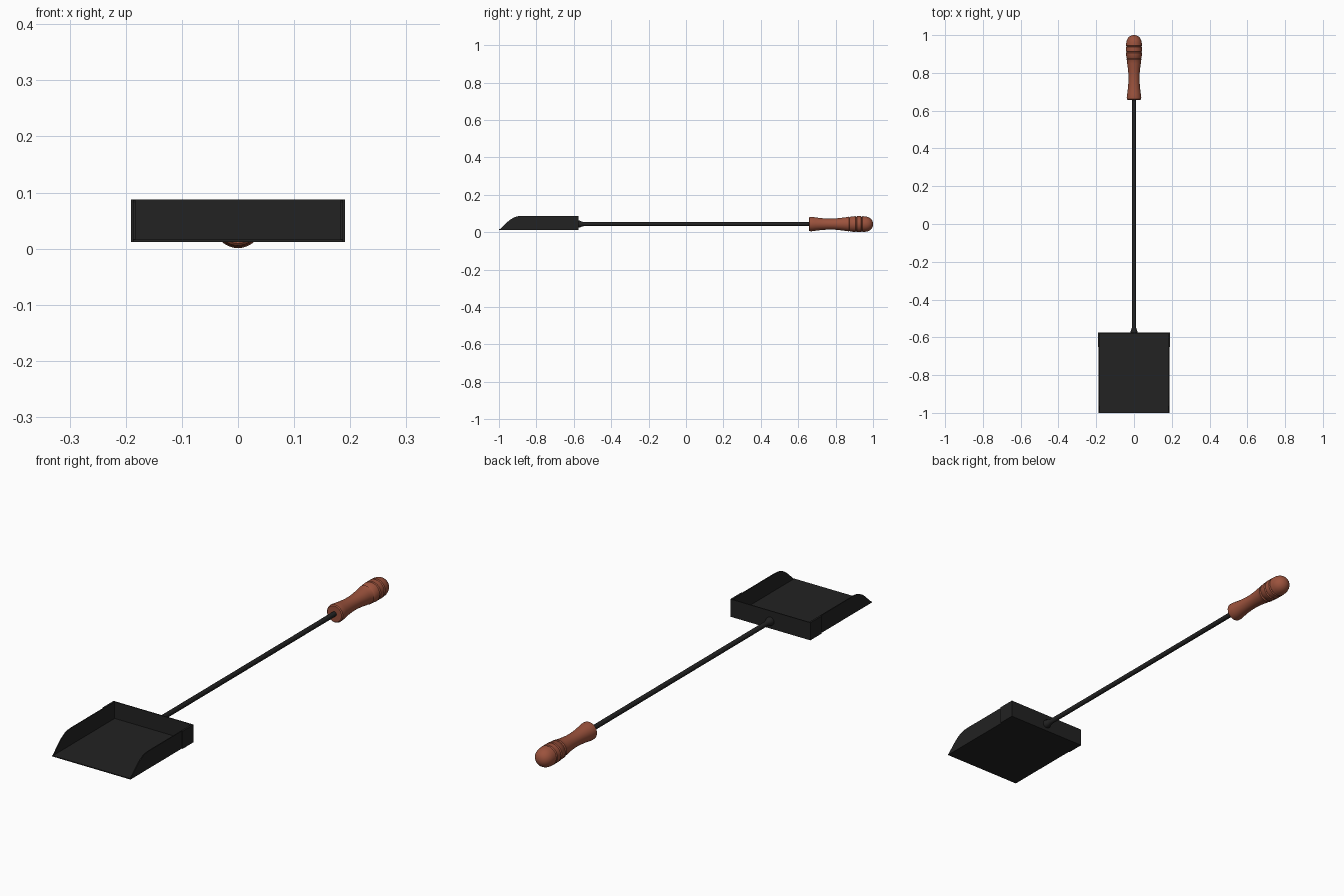
import bpy, bmesh, math

if "Cube" in bpy.data.objects:
    bpy.data.objects.remove(bpy.data.objects["Cube"])

def material(name, rgb):
    m = bpy.data.materials.new(name)
    m.diffuse_color = (*rgb, 1)
    m.use_nodes = True
    m.node_tree.nodes["Principled BSDF"].inputs["Base Color"].default_value = m.diffuse_color
    return m

IRON = material("black iron", (0.016, 0.016, 0.016))
WOOD = material("red brown wood", (0.33, 0.085, 0.046))
AXIS_Z = 0.0435

def finish(name, bm, mat, smooth=None):
    bmesh.ops.recalc_face_normals(bm, faces=bm.faces)
    me = bpy.data.meshes.new(name)
    bm.to_mesh(me)
    bm.free()
    me.materials.append(mat)
    ob = bpy.data.objects.new(name, me)
    bpy.context.collection.objects.link(ob)
    if smooth:
        bpy.ops.object.select_all(action='DESELECT')
        bpy.context.view_layer.objects.active = ob
        ob.select_set(True)
        bpy.ops.object.shade_smooth_by_angle(angle=math.radians(smooth))
    return ob

def plate(name, profile, x0, x1):
    """Extrude a (y, z) outline from x0 to x1."""
    bm = bmesh.new()
    f = bm.faces.new([bm.verts.new((x0, y, z)) for y, z in profile])
    ext = bmesh.ops.extrude_face_region(bm, geom=[f])
    bmesh.ops.translate(bm, vec=(x1 - x0, 0, 0),
                        verts=[v for v in ext["geom"] if isinstance(v, bmesh.types.BMVert)])
    return finish(name, bm, IRON)

def rect(y0, y1, z0, z1):
    return [(y0, z0), (y1, z0), (y1, z1), (y0, z1)]

def lathe(name, profile, mat, n=32, smooth=35):
    """Revolve (y, radius) points around the handle axis."""
    bm = bmesh.new()
    rings = []
    for y, r in profile:
        rings.append([bm.verts.new((r * math.cos(2 * math.pi * i / n), y,
                                    AXIS_Z + r * math.sin(2 * math.pi * i / n))) for i in range(n)])
    for a, b in zip(rings, rings[1:]):
        for i in range(n):
            j = (i + 1) % n
            bm.faces.new((a[i], a[j], b[j], b[i]))
    bm.faces.new(rings[0])
    bm.faces.new(rings[-1])
    return finish(name, bm, mat, smooth)

# Pan: floor, back wall, curved side walls and folded corner tabs
B, T, BACK, W, TH = 0.012, 0.088, -0.575, 0.187, 0.004
plate("pan_floor", rect(-1.0, BACK, B, B + TH), -W, W)
plate("pan_back_wall", rect(BACK - TH, BACK, B, T), -W - 0.004, W + 0.004)
side = [(-1.0, B), (BACK, B), (BACK, T), (-0.87, T), (-0.893, 0.0865), (-0.915, 0.081),
        (-0.937, 0.069), (-0.957, 0.053), (-0.977, 0.034)]
for s, label in ((-1, "left"), (1, "right")):
    plate("pan_side_wall_" + label, side, s * (W - TH), s * W)
    plate("corner_tab_" + label, rect(-0.65, BACK, B, T), s * W, s * (W + 0.004))

# Rod with a flared foot on the pan
lathe("rod", [(BACK - 0.002, 0.018), (-0.568, 0.018), (-0.555, 0.013), (-0.545, 0.0105), (0.72, 0.0105)],
      IRON, 16)

# Turned wooden grip: waisted body, three grooves, domed end
body = [(0.657, 0.022), (0.657, 0.034), (0.661, 0.038), (0.672, 0.0385), (0.69, 0.036), (0.72, 0.032),
        (0.755, 0.0295), (0.79, 0.0295), (0.82, 0.032), (0.85, 0.036), (0.868, 0.0385)]
for y, r in ((0.875, 0.040), (0.91, 0.0425), (0.94, 0.0425)):
    body += [(y - 0.004, r), (y, r - 0.004), (y + 0.004, r)]
body += [(0.953, 0.0415)]
for k in range(1, 9):
    a = math.radians(90 * k / 8.2)
    body.append((0.953 + 0.047 * math.sin(a), 0.0415 * math.cos(a) ** 0.9))
body.append((1.0, 0.0008))
lathe("wooden_grip", body, WOOD, 32, 40)
